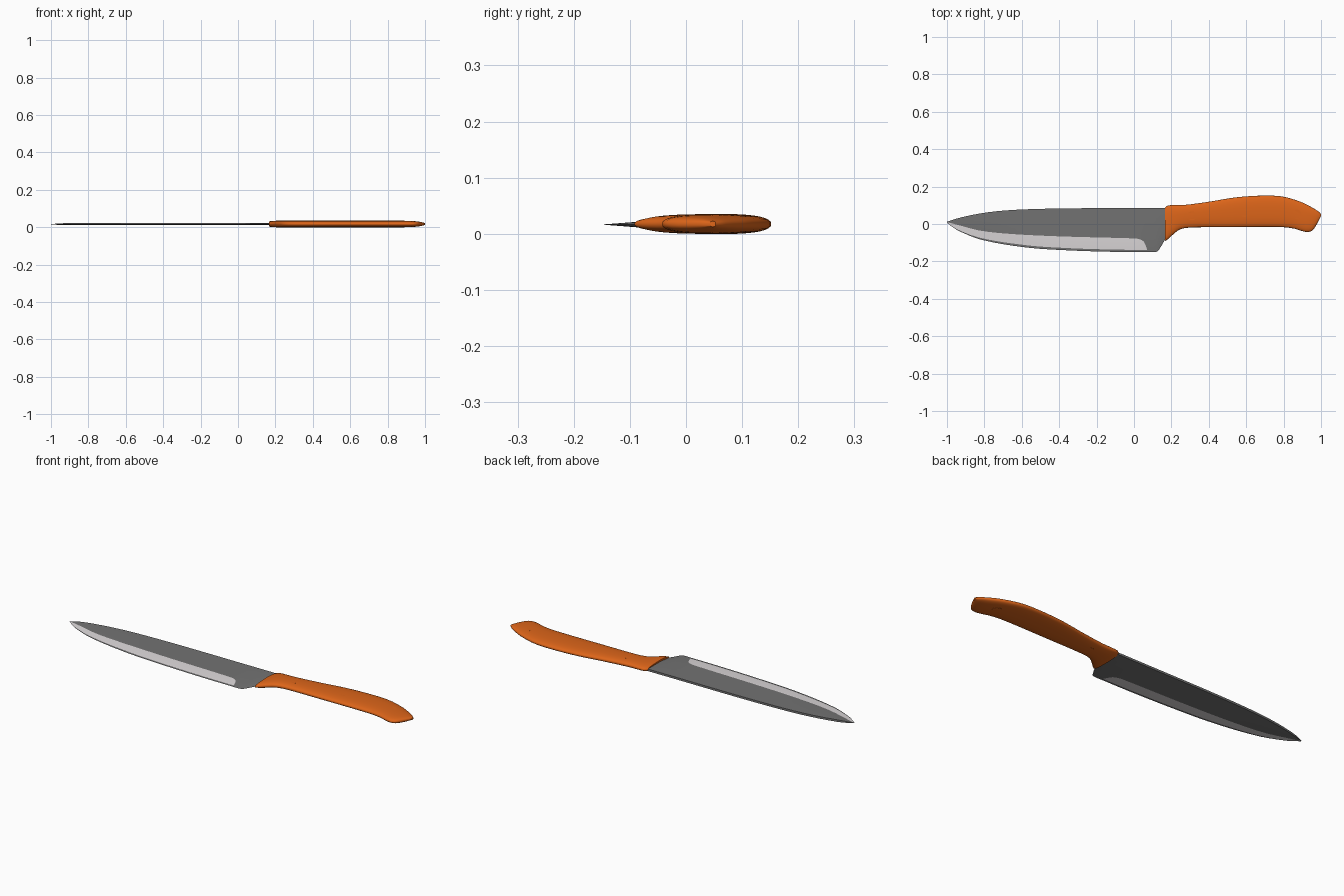
import bpy, bmesh, math

if "Cube" in bpy.data.objects:
    bpy.data.objects.remove(bpy.data.objects["Cube"])

ZC = 0.0175  # mid-plane height of the whole knife


def material(name, rgb):
    m = bpy.data.materials.new(name)
    m.diffuse_color = (*rgb, 1)
    m.use_nodes = True
    m.node_tree.nodes["Principled BSDF"].inputs["Base Color"].default_value = m.diffuse_color
    return m


def curve(pts):
    """Smooth function y(x) through the given points."""
    n = len(pts)
    slope = []
    for i in range(n):
        a, b = pts[max(i - 1, 0)], pts[min(i + 1, n - 1)]
        slope.append((b[1] - a[1]) / (b[0] - a[0]))

    def f(x):
        i = 0
        while i < n - 2 and x > pts[i + 1][0]:
            i += 1
        (x0, y0), (x1, y1) = pts[i], pts[i + 1]
        h = x1 - x0
        t = min(max((x - x0) / h, 0), 1)
        return ((2*t**3 - 3*t**2 + 1) * y0 + (t**3 - 2*t**2 + t) * h * slope[i]
                + (3*t**2 - 2*t**3) * y1 + (t**3 - t**2) * h * slope[i + 1])
    return f


def loft(name, rings, mats, pick=lambda i, j: 0, angle=30):
    """Skin closed rings, cap both ends."""
    bm = bmesh.new()
    vs = [[bm.verts.new(p) for p in r] for r in rings]
    n = len(rings[0])
    for i in range(len(vs) - 1):
        for j in range(n):
            k = (j + 1) % n
            f = bm.faces.new((vs[i][j], vs[i][k], vs[i + 1][k], vs[i + 1][j]))
            f.material_index = pick(i, j)
    bm.faces.new(vs[0])
    bm.faces.new(vs[-1])
    bmesh.ops.recalc_face_normals(bm, faces=bm.faces)
    me = bpy.data.meshes.new(name)
    bm.to_mesh(me)
    bm.free()
    ob = bpy.data.objects.new(name, me)
    bpy.context.collection.objects.link(ob)
    for m in mats:
        me.materials.append(m)
    bpy.ops.object.select_all(action='DESELECT')
    ob.select_set(True)
    bpy.context.view_layer.objects.active = ob
    bpy.ops.object.shade_smooth_by_angle(angle=math.radians(angle))
    return ob


steel = material("steel", (0.17, 0.17, 0.17))
bright = material("ground_steel", (0.72, 0.69, 0.70))
orange = material("orange", (0.72, 0.13, 0.01))

# Blade: spine, ground bevel and cutting edge
spine = curve([(-1, 0.012), (-0.93, 0.034), (-0.8, 0.06), (-0.65, 0.075),
               (-0.4, 0.083), (0, 0.085), (0.2, 0.086)])
edge = curve([(-1, 0.006), (-0.95, -0.03), (-0.82, -0.083), (-0.58, -0.125),
              (-0.35, -0.141), (-0.1, -0.149), (0.07, -0.15), (0.11, -0.15),
              (0.13, -0.143), (0.165, -0.085), (0.2, -0.04)])
grind = curve([(-1, 0.010), (-0.93, -0.008), (-0.82, -0.036), (-0.66, -0.053),
               (-0.4, -0.066), (0, -0.077), (0.025, -0.080), (0.045, -0.088),
               (0.057, -0.102), (0.07, -0.135)])
xs = [-1, -0.99, -0.975, -0.95] + [-0.92 + 0.046 * i for i in range(20)] + \
     [0, 0.015, 0.03, 0.045, 0.052, 0.058, 0.064, 0.07,
      0.09, 0.105, 0.115, 0.125, 0.132, 0.148, 0.165, 0.2]
rings = []
for x in xs:
    s, e = spine(x), edge(x)
    low = e + 0.012 * min(1, (s - e) / 0.2)
    top = max(grind(x), low + 0.001) if x <= 0.07 else low + 0.003
    mid = min(max(e + 0.075, top + 0.001), s - 0.0005)
    side = []
    for y in (s, mid, top, low):
        t = 0.0055 * min(1, max(0.05, (y - e) / 0.07))
        side.append((y, t))
    rings.append([(x, y, ZC - 0.001 + t) for y, t in side] + [(x, e, ZC - 0.001)]
                 + [(x, y, ZC - 0.001 - t) for y, t in reversed(side)])
loft("blade", rings, [steel, bright],
     lambda i, j: 1 if j in (2, 5) and xs[i + 1] <= 0.07 else 0)

# Handle: rounded sections swept between the back and belly curves
back = curve([(0.165, 0.086), (0.18, 0.099), (0.27, 0.102), (0.4, 0.119),
              (0.55, 0.143), (0.7, 0.152), (0.8, 0.146), (0.9, 0.115),
              (0.96, 0.084), (0.99, 0.064), (1.0, 0.053)])
belly = curve([(0.165, -0.092), (0.18, -0.082), (0.21, -0.055), (0.245, -0.029),
               (0.3, -0.019), (0.5, -0.017), (0.78, -0.016), (0.85, -0.023),
               (0.9, -0.038), (0.93, -0.043), (0.955, -0.034), (0.98, 0.003),
               (1.0, 0.042)])
thick = curve([(0.165, 0.013), (0.18, 0.0165), (0.22, 0.0175), (0.5, 0.0175),
               (0.88, 0.0175), (0.94, 0.0155), (0.98, 0.0105), (1.0, 0.005)])
hx = [0.165, 0.17, 0.18, 0.195, 0.21, 0.228, 0.245, 0.27] + \
     [0.3 + 0.04 * i for i in range(15)] + \
     [0.885, 0.905, 0.92, 0.935, 0.95, 0.96, 0.97, 0.98, 0.99, 1.0]
N = 32


def power(v):
    return math.copysign(abs(v) ** 0.83, v)


rings = []
for x in hx:
    c, h = (back(x) + belly(x)) / 2, (back(x) - belly(x)) / 2
    rings.append([(x, c + h * power(math.cos(2 * math.pi * k / N)),
                   ZC + thick(x) * power(math.sin(2 * math.pi * k / N)))
                  for k in range(N)])
loft("handle", rings, [orange], angle=40)

# Rivets set almost flush with the handle faces
for i, (x, y) in enumerate([(0.31, 0.044), (0.59, 0.062), (0.87, 0.053)]):
    bpy.ops.mesh.primitive_cylinder_add(vertices=24, radius=0.024, depth=0.0346,
                                        location=(x, y, ZC))
    rivet = bpy.context.object
    rivet.name = f"rivet_{i + 1}"
    rivet.data.materials.append(orange)
    bpy.ops.object.shade_smooth_by_angle(angle=math.radians(30))
